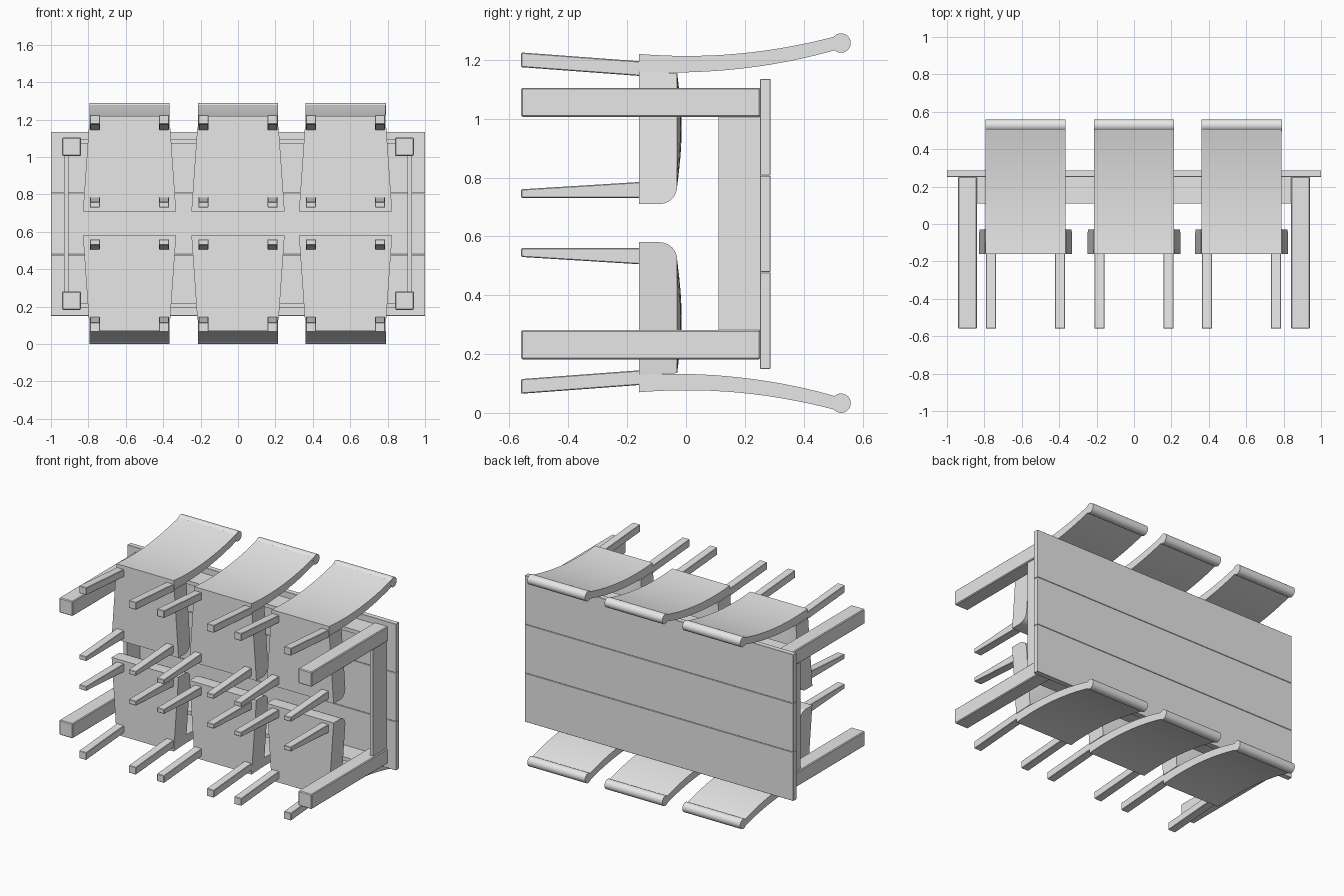
import bpy, bmesh, math
from mathutils import Matrix

if "Cube" in bpy.data.objects:
    bpy.data.objects.remove(bpy.data.objects["Cube"], do_unlink=True)

MID = 0.645          # height of the plane the two chair rows mirror about
grey = bpy.data.materials.new("plain grey")
grey.use_nodes = True
grey.diffuse_color = (0.8, 0.8, 0.8, 1)
grey.node_tree.nodes["Principled BSDF"].inputs["Base Color"].default_value = (0.8, 0.8, 0.8, 1)


def finish(name, bm, smooth=False, bevel=0):
    bmesh.ops.recalc_face_normals(bm, faces=bm.faces)
    mesh = bpy.data.meshes.new(name)
    bm.to_mesh(mesh)
    bm.free()
    mesh.materials.append(grey)
    ob = bpy.data.objects.new(name, mesh)
    bpy.context.collection.objects.link(ob)
    if bevel:
        mod = ob.modifiers.new("edge", "BEVEL")
        mod.width, mod.segments = bevel, 1
    if smooth:
        bpy.ops.object.select_all(action="DESELECT")
        ob.select_set(True)
        bpy.context.view_layer.objects.active = ob
        bpy.ops.object.shade_smooth_by_angle(angle=math.radians(35))
    return ob


def bar(name, xs, ys, near, far, bevel=0.004):
    """Box along y whose z range runs from `near` to `far`."""
    bm = bmesh.new()
    bmesh.ops.create_cube(bm, size=1)
    for v in bm.verts:
        zs = near if v.co.y < 0 else far
        v.co = (xs[v.co.x > 0], ys[v.co.y > 0], zs[v.co.z > 0])
    return finish(name, bm, bevel=bevel)


def loft(name, cx, side, profile, half_width, crown, columns):
    """Sweep a (y, depth) profile across x, with optional crown on the top."""
    bm = bmesh.new()
    rows = []
    for i in range(columns):
        t = -1 + 2 * i / (columns - 1)
        rows.append([bm.verts.new((cx + t * half_width(d), y + crown(t, y, d), MID + side * d))
                     for y, d in profile])
    n = len(profile)
    for a, b in zip(rows, rows[1:]):
        for j in range(n):
            k = (j + 1) % n
            bm.faces.new((a[j], a[k], b[k], b[j]))
    bm.faces.new(rows[0])
    bm.faces.new(rows[-1])
    return finish(name, bm, smooth=True)


def seat_width(d):
    return 0.249 - 0.036 * (d - 0.065) / 0.51


def seat_crown(t, y, d):
    if y < -0.031 or not 0.125 < d < 0.51:
        return 0
    return 0.015 * (1 - t * t) * math.sin(math.pi * (d - 0.125) / 0.385)


def quad_curve(a, b, c, steps=14):
    return [tuple((1 - t) ** 2 * p + 2 * t * (1 - t) * q + t * t * r for p, q, r in zip(a, b, c))
            for t in (i / steps for i in range(steps + 1))]


def chair(cx, side, tag):
    # seat block with a rounded front lip and a gently domed top
    lip = [(-0.09 + 0.06 * math.sin(a), 0.125 - 0.06 * math.cos(a))
           for a in (math.pi / 2 * i / 8 for i in range(9))]
    top = [(-0.03, 0.125 + 0.385 * i / 12) for i in range(1, 13)]
    profile = [(-0.16, 0.515), (-0.16, 0.065)] + lip + top
    loft("seat_" + tag, cx, side, profile, seat_width, seat_crown, 13)

    # curved backrest
    outer = quad_curve((-0.16, 0.575), (0.18, 0.546), (0.52, 0.638))
    inner = quad_curve((0.52, 0.592), (0.26, 0.515), (-0.03, 0.512))
    loft("backrest_" + tag, cx, side, outer + inner + [(-0.16, 0.512)],
         lambda d: 0.214, lambda t, y, d: 0, 2)

    # rolled top rail
    bm = bmesh.new()
    place = Matrix.Translation((cx, 0.527, MID + side * 0.612)) @ Matrix.Rotation(math.pi / 2, 4, "Y")
    bmesh.ops.create_cone(bm, cap_ends=True, segments=24, radius1=0.033, radius2=0.033,
                          depth=0.43, matrix=place)
    finish("top_rail_" + tag, bm, smooth=True)

    # tapered legs
    for sx, hand in ((-1, "right"), (1, "left")):
        xs = sorted((cx + sx * 0.158, cx + sx * 0.212))
        for kind, tip, root in (("front", (0.085, 0.115), (0.085, 0.14)),
                                ("back", (0.53, 0.58), (0.5, 0.55))):
            near = sorted(MID + side * d for d in tip)
            far = sorted(MID + side * d for d in root)
            bar(f"{kind}_{hand}_leg_{tag}", xs, (-0.56, -0.155), near, far, 0.003)


# tabletop of three planks
edges = [0.15 + 0.985 * i / 3 for i in range(4)]
for i in range(3):
    span = (edges[i] + (0.0008 if i else 0), edges[i + 1] - (0.0008 if i < 2 else 0))
    bar(f"tabletop_plank_{i + 1}", (-1, 1), (0.252, 0.287), span, span, 0.0015)

# table legs and aprons
for s, hand in ((-1, "right"), (1, "left")):
    xs = sorted((s * 0.84, s * 0.94))
    for row, span in (("lower", (0.182, 0.282)), ("upper", (1.005, 1.105))):
        bar(f"table_{row}_{hand}_leg", xs, (-0.56, 0.253), span, span, 0.005)
    bar(f"end_apron_{hand}", sorted((s * 0.905, s * 0.93)), (0.11, 0.253),
        (0.25, 1.04), (0.25, 1.04), 0)
for row, span in (("lower", (0.195, 0.22)), ("upper", (1.07, 1.095))):
    bar(f"long_apron_{row}", (-0.88, 0.88), (0.11, 0.253), span, span, 0)

# two rows of three chairs
for side, row in ((1, "upper"), (-1, "lower")):
    for cx, spot in ((-0.58, "right"), (0, "middle"), (0.575, "left")):
        chair(cx, side, f"{row}_{spot}")
